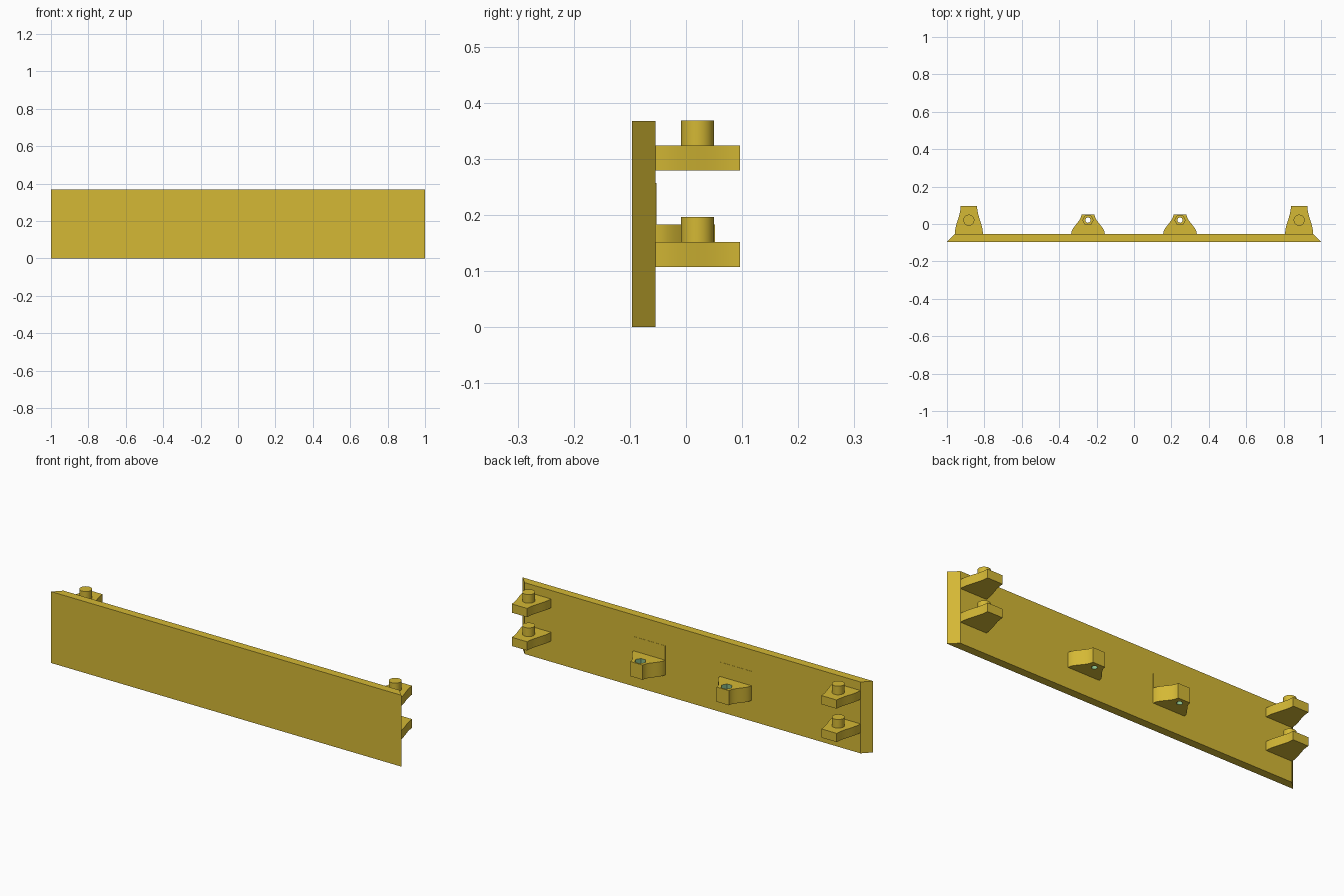
import bpy, bmesh, math

if "Cube" in bpy.data.objects:
    bpy.data.objects.remove(bpy.data.objects["Cube"])

def material(name, rgb):
    m = bpy.data.materials.new(name)
    m.diffuse_color = (*rgb, 1)
    m.use_nodes = True
    m.node_tree.nodes["Principled BSDF"].inputs["Base Color"].default_value = m.diffuse_color
    return m

yellow = material("mustard yellow", (0.66, 0.48, 0.035))
green = material("pale green", (0.25, 0.50, 0.25))

BACK = -0.054      # rear surface of the panel
PEG_Y = 0.0205     # centre line of pegs and holes

def prism(name, outline, z0, z1):
    """Extrude a plan outline (x, y) from z0 to z1."""
    bm = bmesh.new()
    face = bm.faces.new([bm.verts.new((x, y, z0)) for x, y in outline])
    top = bmesh.ops.extrude_face_region(bm, geom=[face])["geom"]
    verts = [v for v in top if isinstance(v, bmesh.types.BMVert)]
    bmesh.ops.translate(bm, vec=(0, 0, z1 - z0), verts=verts)
    bmesh.ops.recalc_face_normals(bm, faces=bm.faces)
    mesh = bpy.data.meshes.new(name)
    bm.to_mesh(mesh)
    bm.free()
    mesh.materials.append(yellow)
    ob = bpy.data.objects.new(name, mesh)
    bpy.context.collection.objects.link(ob)
    return ob

def activate(ob):
    bpy.ops.object.select_all(action='DESELECT')
    ob.select_set(True)
    bpy.context.view_layer.objects.active = ob

def smooth(ob):
    activate(ob)
    bpy.ops.object.shade_smooth_by_angle(angle=math.radians(25))

def circle(cx, r, n):
    return [(cx + r * math.cos(2 * math.pi * i / n),
             PEG_Y + r * math.sin(2 * math.pi * i / n)) for i in range(n)]

def flared(cx, base, tip, y1, n=10):
    """Bracket plan: wide at the panel, easing in to a narrow flat tip."""
    side = []
    for i in range(n + 1):
        t = i / n
        half = tip + (base - tip) * (0.5 + 0.5 * math.cos(math.pi * t))
        side.append((half, BACK + (y1 - BACK) * t))
    return [(cx + h, y) for h, y in side] + [(cx - h, y) for h, y in reversed(side)]

def cut(ob, cutter):
    mod = ob.modifiers.new("cut", 'BOOLEAN')
    mod.operation = 'DIFFERENCE'
    mod.solver = 'EXACT'
    mod.object = cutter
    activate(ob)
    bpy.ops.object.modifier_apply(modifier=mod.name)
    bpy.data.objects.remove(cutter)

# Long panel with chamfered rear ends
prism("panel", [(-1, -0.096), (1, -0.096), (0.958, BACK), (-0.958, BACK)], 0, 0.368)

for s, side in ((-1, "left"), (1, "right")):
    # Outer brackets with upright pegs
    x = s * 0.883
    for z, level in ((0.107, "lower"), (0.279, "upper")):
        smooth(prism(f"{side}_{level}_bracket", flared(x, 0.075, 0.044, 0.096), z, z + 0.045))
        smooth(prism(f"{side}_{level}_peg", circle(x, 0.0295, 40), z + 0.044, z + 0.0895))

    # Inner screw bracket with through hole and nut pocket
    x = s * 0.246
    lug = prism(f"{side}_screw_bracket", flared(x, 0.09, 0.035, 0.052), 0.107, 0.183)
    cut(lug, prism("hole_cutter", circle(x, 0.014, 24), 0.05, 0.25))
    cut(lug, prism("pocket_cutter", circle(x, 0.028, 6), 0.15, 0.25))
    # Inner walls of the hole and pocket are green
    lug.data.materials.clear()
    lug.data.materials.append(yellow)
    lug.data.materials.append(green)
    for p in lug.data.polygons:
        near = math.hypot(p.center.x - x, p.center.y - PEG_Y) < 0.0285
        p.material_index = 1 if near and abs(p.normal.z) < 0.5 else 0
    smooth(lug)

    # Thin pad on the panel above the screw bracket
    prism(f"{side}_pad", [(x - 0.09, BACK - 0.002), (x + 0.09, BACK - 0.002),
                          (x + 0.09, BACK + 0.001), (x - 0.09, BACK + 0.001)], 0.18, 0.257)
